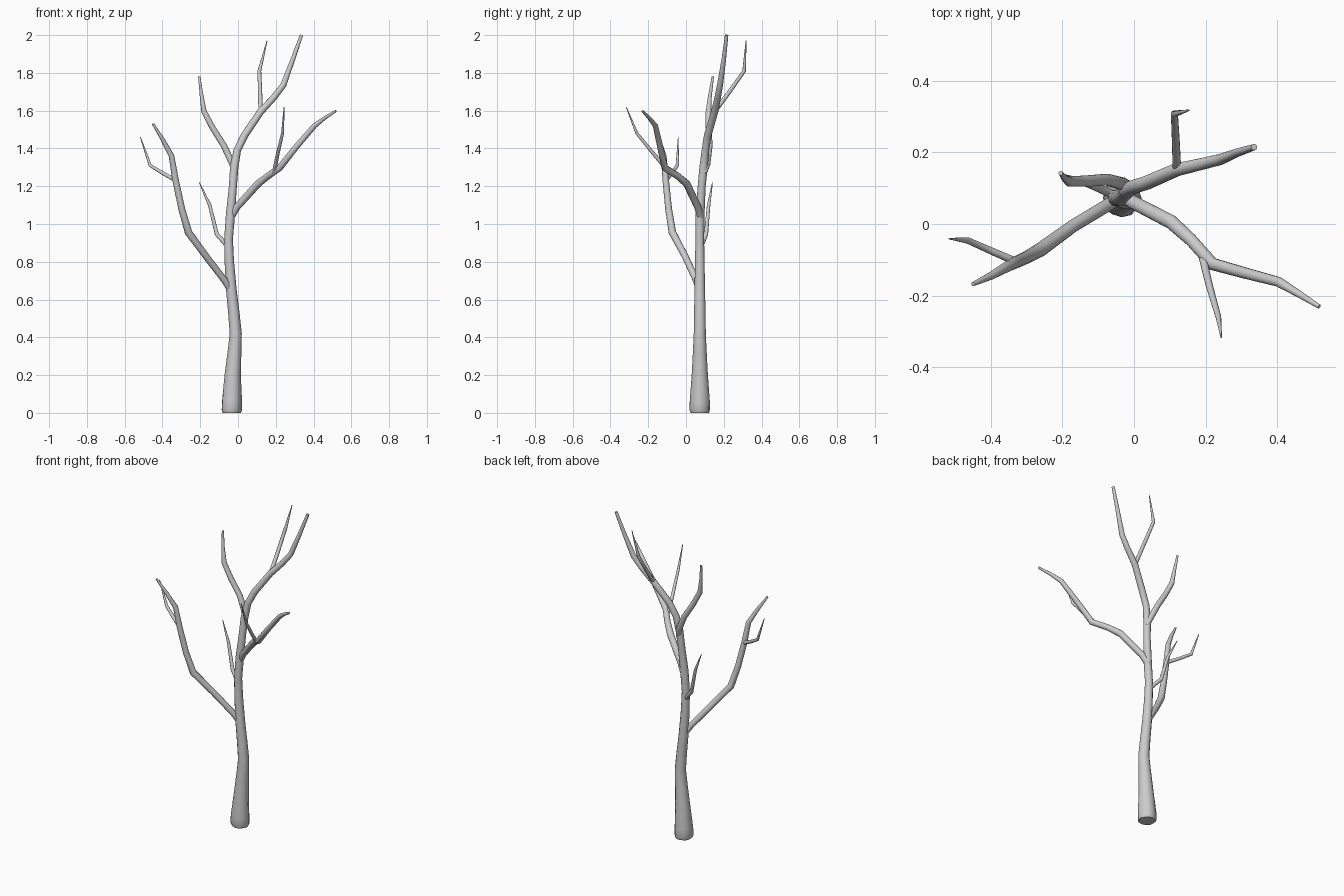
import bpy, math


def limb(name, pts):
    """Tapered round limb through (x, y, z, radius) points."""
    cu = bpy.data.curves.new(name, 'CURVE')
    cu.dimensions = '3D'
    cu.bevel_depth = 1.0
    cu.bevel_resolution = 4
    cu.use_fill_caps = True
    sp = cu.splines.new('POLY')
    sp.points.add(len(pts) - 1)
    for p, (x, y, z, r) in zip(sp.points, pts):
        p.co = (x, y, z, 1)
        p.radius = r
    ob = bpy.data.objects.new(name, cu)
    bpy.context.collection.objects.link(ob)
    bpy.ops.object.select_all(action='DESELECT')
    ob.select_set(True)
    bpy.context.view_layer.objects.active = ob
    bpy.ops.object.convert(target='MESH')
    ob = bpy.context.view_layer.objects.active
    bpy.ops.object.shade_smooth_by_angle(angle=math.radians(50))
    return ob


# Trunk running up into the tallest leader
trunk = limb("trunk", [
    (-.035, .073, 0, .048), (-.035, .073, .015, .054), (-.034, .073, .06, .053),
    (-.028, .073, .2, .043), (-.018, .073, .33, .036), (-.012, .073, .42, .032),
    (-.022, .073, .53, .030), (-.035, .073, .65, .028), (-.046, .073, .8, .025),
    (-.050, .073, .92, .023), (-.040, .074, 1.05, .024), (-.027, .083, 1.2, .021),
    (-.020, .093, 1.3, .022), (-.004, .103, 1.39, .020), (.035, .115, 1.47, .020),
    (.12, .152, 1.595, .019), (.19, .168, 1.67, .017), (.24, .18, 1.735, .016),
    (.29, .20, 1.87, .012), (.336, .215, 2.0, .009)])

# Gentle root flutes and level foot
for v in trunk.data.vertices:
    if v.co.z < .1:
        dx, dy = v.co.x + .035, v.co.y - .073
        k = 1 + .05 * math.cos(5 * math.atan2(dy, dx))
        v.co.x, v.co.y = -.035 + dx * k, .073 + dy * k
    if v.co.z < .008:
        v.co.z = 0

# Main branches
limb("lower_left_branch", [
    (-.035, .073, .64, .016), (-.07, .055, .70, .018), (-.17, -.005, .83, .018),
    (-.262, -.072, .955, .020), (-.298, -.092, 1.08, .018), (-.332, -.108, 1.24, .017),
    (-.352, -.118, 1.36, .015), (-.40, -.145, 1.45, .011), (-.45, -.168, 1.53, .006)])
limb("right_branch", [
    (-.04, .08, 1.03, .018), (-.005, .062, 1.09, .019), (.105, .005, 1.212, .020),
    (.16, -.045, 1.255, .018), (.22, -.112, 1.297, .018), (.31, -.137, 1.41, .016),
    (.405, -.162, 1.52, .014), (.46, -.195, 1.562, .010), (.518, -.231, 1.598, .006)])
limb("upper_left_branch", [
    (-.015, .095, 1.27, .016), (-.03, .112, 1.32, .018), (-.075, .124, 1.415, .017),
    (-.135, .12, 1.51, .016), (-.18, .119, 1.595, .015), (-.193, .127, 1.68, .010),
    (-.205, .142, 1.78, .006)])

# Thin side twigs
limb("lower_back_twig", [
    (-.048, .075, .87, .012), (-.075, .09, .905, .012), (-.112, .106, .945, .011),
    (-.15, .12, 1.10, .009), (-.205, .14, 1.22, .002)])
limb("left_twig", [
    (-.328, -.106, 1.23, .011), (-.40, -.075, 1.27, .010),
    (-.465, -.046, 1.31, .009), (-.517, -.041, 1.46, .002)])
limb("right_twig", [
    (.19, -.085, 1.27, .011), (.21, -.17, 1.37, .010),
    (.236, -.26, 1.48, .008), (.244, -.317, 1.62, .002)])
limb("top_twig", [
    (.12, .152, 1.595, .012), (.117, .23, 1.70, .011),
    (.113, .308, 1.81, .010), (.154, .318, 1.97, .002)])
